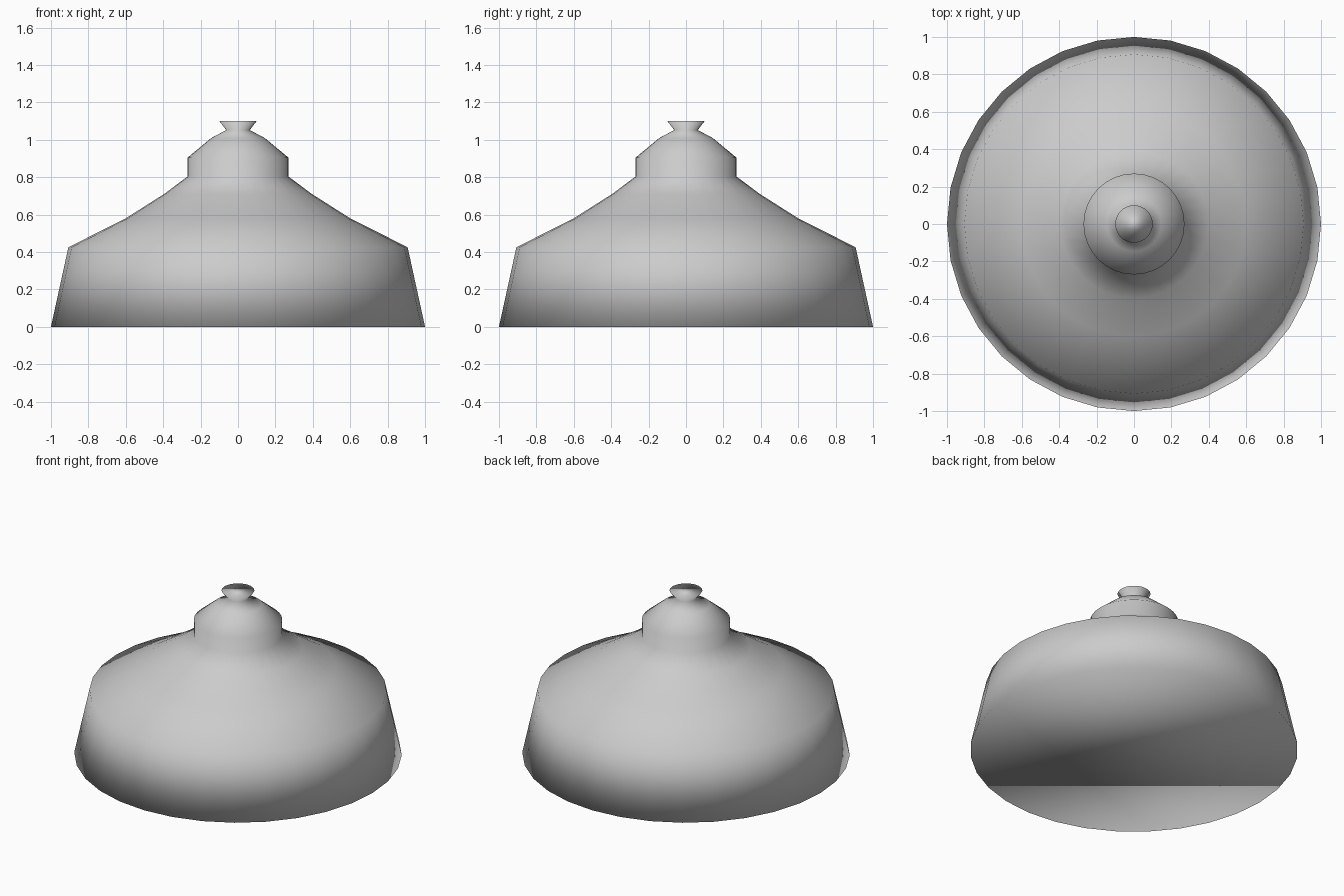
import bpy
import bmesh
from math import cos, sin, tau

cube = bpy.data.objects.get("Cube")
if cube:
    bpy.data.objects.remove(cube)

SIDES = 32

# Plain grey finish
grey = bpy.data.materials.new("plain grey")
grey.use_nodes = True
colour = (0.6, 0.6, 0.6, 1)
grey.diffuse_color = colour
grey.node_tree.nodes["Principled BSDF"].inputs["Base Color"].default_value = colour


def lathe(name, profile, material):
    """Turn a (radius, height) profile around z and close both ends."""
    bm = bmesh.new()
    rings = [[bm.verts.new((r * cos(tau * i / SIDES), r * sin(tau * i / SIDES), z))
              for i in range(SIDES)] for r, z in profile]
    for low, high in zip(rings, rings[1:]):
        for i in range(SIDES):
            j = (i + 1) % SIDES
            bm.faces.new((low[i], low[j], high[j], high[i]))
    bm.faces.new(rings[0][::-1])
    bm.faces.new(rings[-1])
    for face in bm.faces:
        face.smooth = True
    mesh = bpy.data.meshes.new(name)
    bm.to_mesh(mesh)
    bm.free()
    mesh.materials.append(material)
    obj = bpy.data.objects.new(name, mesh)
    bpy.context.collection.objects.link(obj)
    return obj


# Flared skirt, sloping shoulder, upright collar, rounded cap and knob
skirt = [(1.0, 0.0), (0.907, 0.425)]
shoulder = [(0.6, 0.58), (0.395, 0.71)]
collar = [(0.27, 0.803), (0.27, 0.904)]
cap = [(0.145, 1.008), (0.063, 1.052)]
knob = [(0.1, 1.1)]
lathe("domed_lid", skirt + shoulder + collar + cap + knob, grey)
